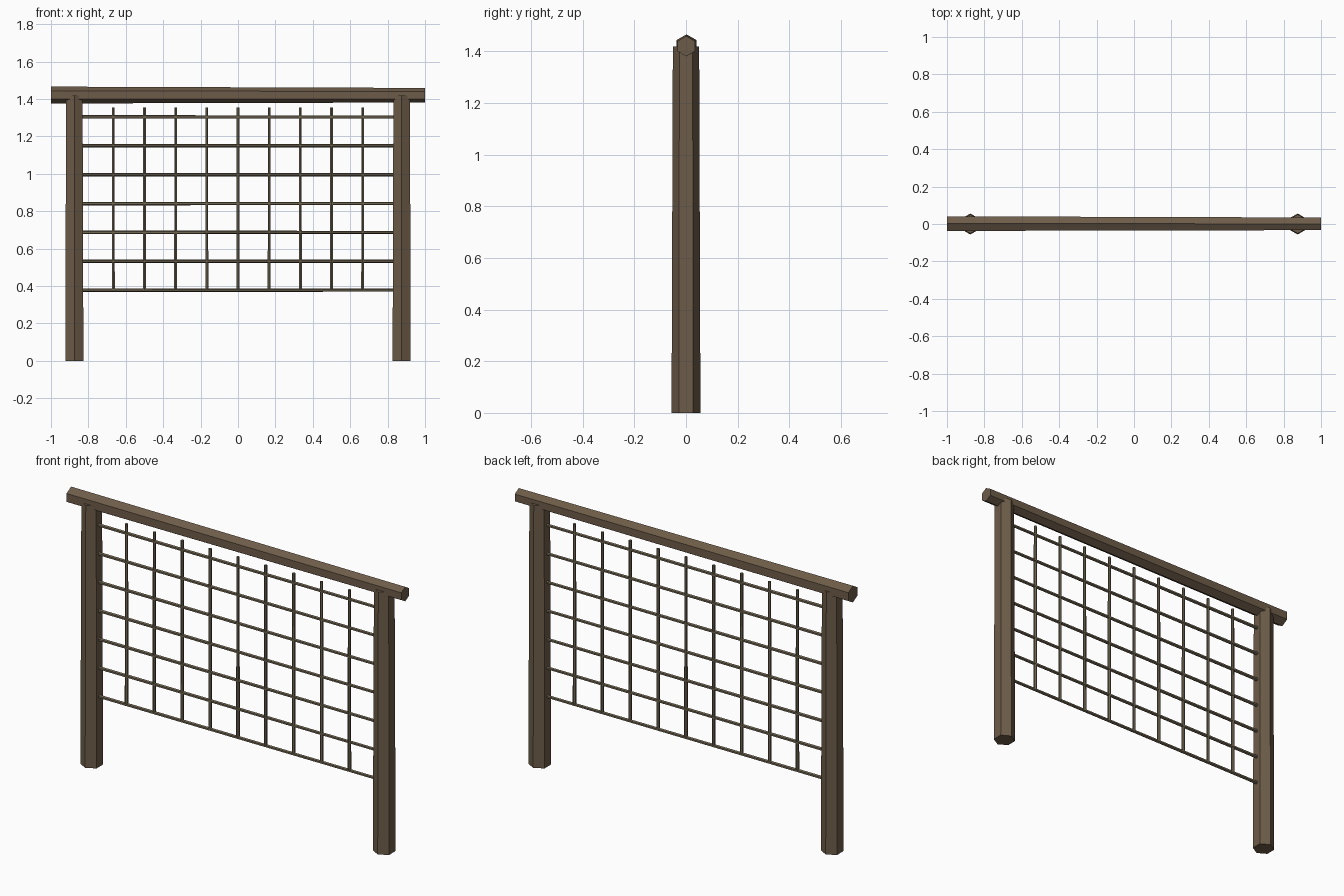
import bpy
from math import pi
from mathutils import Vector, Matrix

if "Cube" in bpy.data.objects:
    bpy.data.objects.remove(bpy.data.objects["Cube"])


def material(name, rgb):
    m = bpy.data.materials.new(name)
    m.diffuse_color = (*rgb, 1)
    m.use_nodes = True
    m.node_tree.nodes["Principled BSDF"].inputs["Base Color"].default_value = m.diffuse_color
    return m


wood = material("dark_wood", (0.155, 0.108, 0.066))
cane = material("lattice_wood", (0.165, 0.135, 0.085))


def pole(name, start, end, r1, r2, mat, turn=0.0):
    """Tapered hexagonal pole between two points."""
    a, b = Vector(start), Vector(end)
    d = b - a
    bpy.ops.mesh.primitive_cone_add(vertices=6, radius1=r1, radius2=r2, depth=d.length)
    ob = bpy.context.object
    ob.name = name
    rot = d.to_track_quat('Z', 'Y').to_matrix().to_4x4()
    ob.data.transform(Matrix.Translation((a + b) / 2) @ rot @ Matrix.Rotation(turn, 4, 'Z'))
    ob.data.materials.append(mat)
    return ob


# Posts, corner edge facing front
for side, x in (("left", -0.875), ("right", 0.875)):
    pole(side + "_post", (x, 0, 0), (x, 0, 1.418), 0.056, 0.051, wood)

# Top beam, corner edge facing up
pole("top_beam", (-1, 0.002, 1.421), (1, 0.001, 1.42), 0.045, 0.039, wood)

# Horizontal lattice rods
for i in range(7):
    z = 0.378 + i * 0.1543
    pole(f"horizontal_rod_{i + 1}", (-0.834, 0, z), (0.834, 0, z), 0.0095, 0.0085, cane)

# Vertical lattice rods
for i in range(9):
    x = (i - 4) / 6
    pole(f"vertical_rod_{i + 1}", (x, 0, 0.378), (x, 0, 1.355), 0.009, 0.008, cane)
